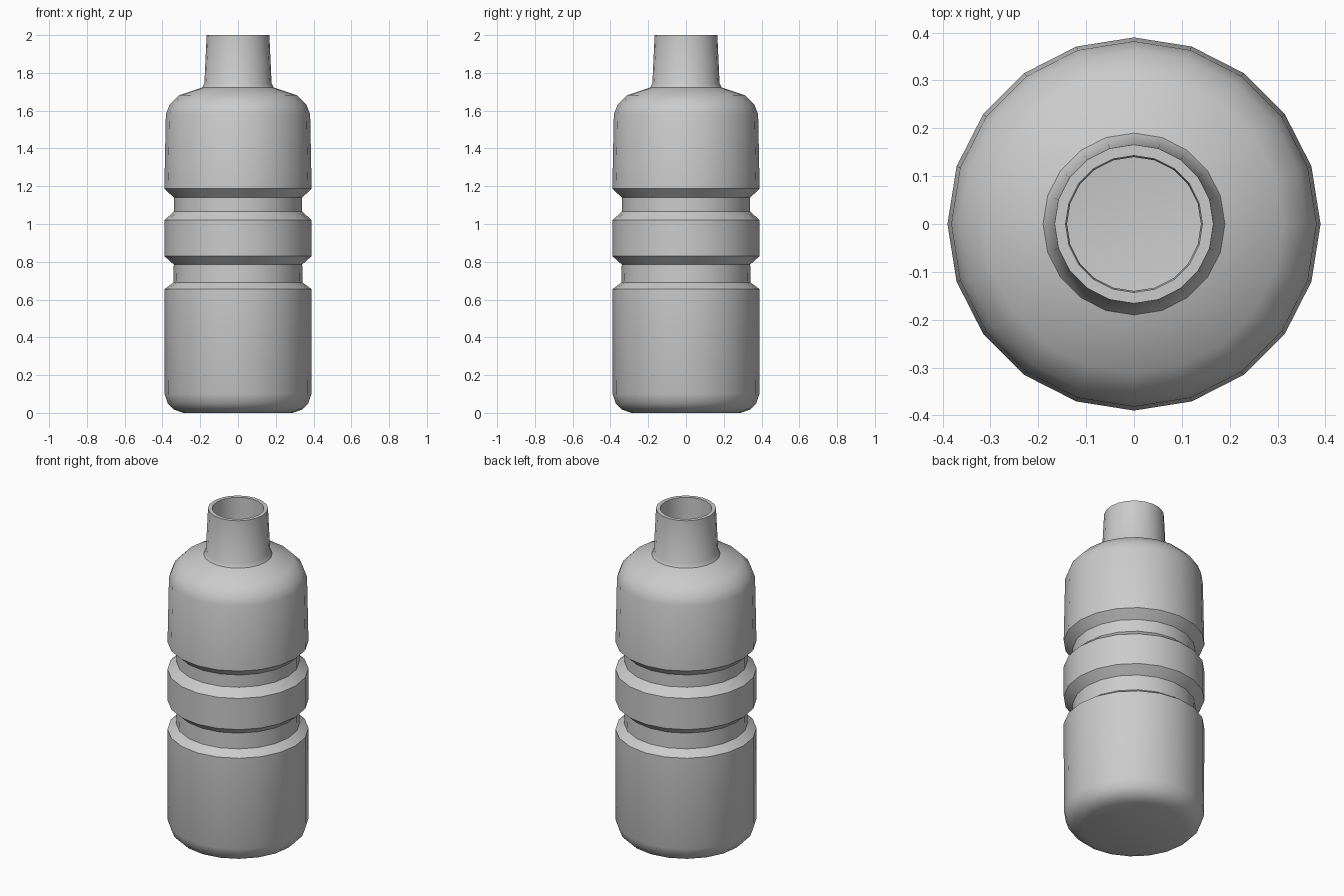
import bpy, bmesh
from math import cos, sin, pi, radians

if "Cube" in bpy.data.objects:
    bpy.data.objects.remove(bpy.data.objects["Cube"])

SIDES = 20

# Outer wall (radius, height), from the base up to the lip
outer = [(0.29, 0.0), (0.34, 0.018), (0.372, 0.05), (0.389, 0.10), (0.39, 0.655),
         (0.342, 0.69), (0.34, 0.785), (0.39, 0.83), (0.39, 1.02),
         (0.34, 1.065), (0.34, 1.14), (0.39, 1.187), (0.382, 1.58),
         (0.363, 1.63), (0.312, 1.682), (0.19, 1.722), (0.178, 1.745), (0.166, 2.0)]

# Inner wall, from the lip down to the inside floor
inner = [(0.143, 2.0), (0.14, 1.72), (0.30, 1.662), (0.345, 1.615), (0.36, 1.57),
         (0.367, 1.2), (0.317, 1.15), (0.317, 1.055), (0.367, 1.01),
         (0.367, 0.84), (0.317, 0.795), (0.319, 0.68), (0.367, 0.645),
         (0.366, 0.105), (0.33, 0.04), (0.285, 0.024)]


def lathe(name, profile):
    """Spin a profile about z and close both ends with flat caps."""
    bm = bmesh.new()
    rings = [[bm.verts.new((r * cos(2 * pi * i / SIDES), r * sin(2 * pi * i / SIDES), z))
              for i in range(SIDES)] for r, z in profile]
    for a, b in zip(rings, rings[1:]):
        for i in range(SIDES):
            j = (i + 1) % SIDES
            bm.faces.new((a[i], a[j], b[j], b[i]))
    bm.faces.new(rings[0][::-1])
    bm.faces.new(rings[-1])
    bmesh.ops.recalc_face_normals(bm, faces=bm.faces)
    mesh = bpy.data.meshes.new(name)
    bm.to_mesh(mesh)
    bm.free()
    obj = bpy.data.objects.new(name, mesh)
    bpy.context.collection.objects.link(obj)
    return obj


# Hollow bottle with two grip grooves and an open neck
bottle = lathe("bottle", outer + inner)
bpy.context.view_layer.objects.active = bottle
bottle.select_set(True)
bpy.ops.object.shade_smooth_by_angle(angle=radians(35))
